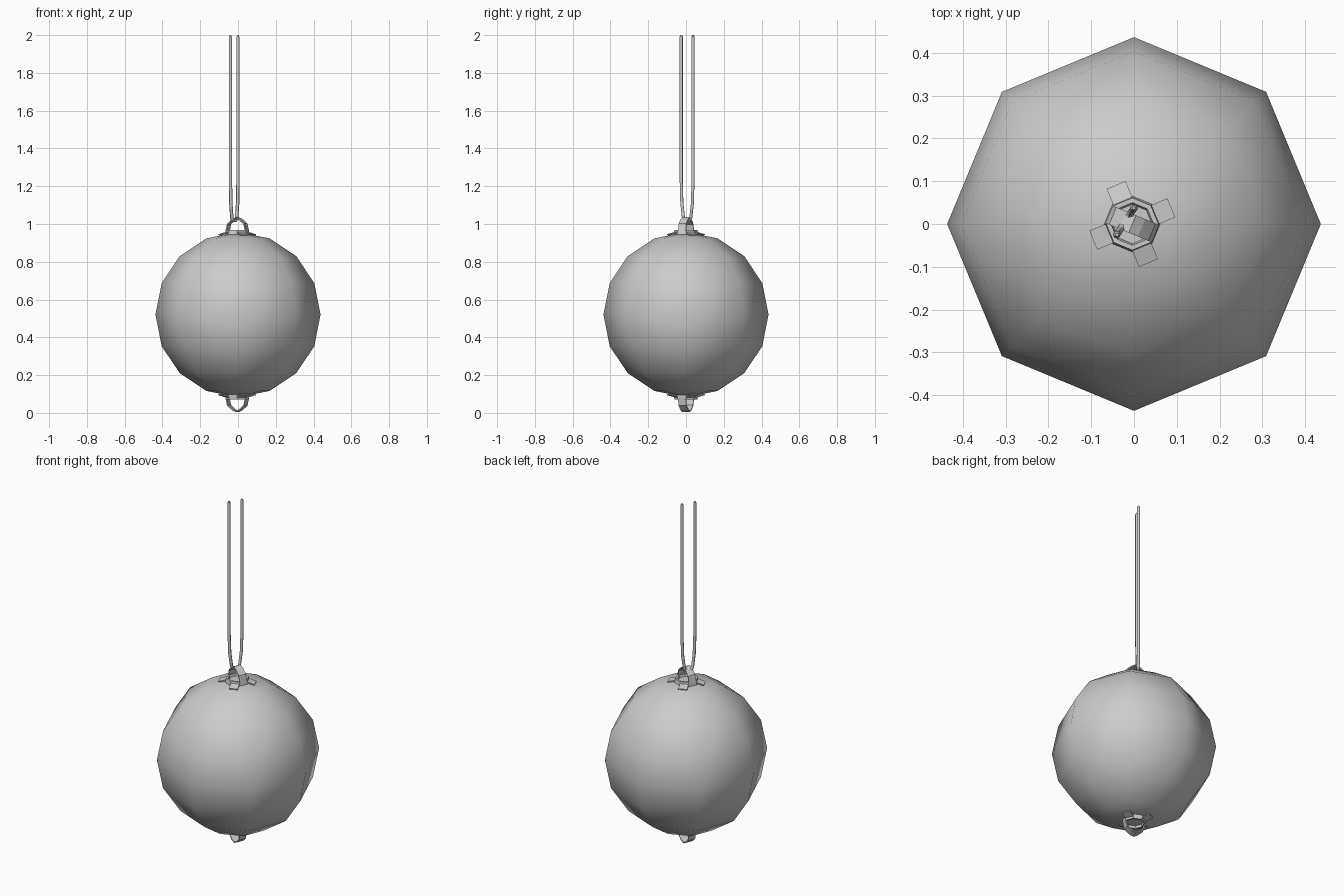
import bpy, bmesh, math
from mathutils import Vector

if "Cube" in bpy.data.objects:
    bpy.data.objects.remove(bpy.data.objects["Cube"])

MID_Z = 0.52          # ball centre, mirror plane of the caps
CAP_X = -0.004        # slight offset of the caps
TURN = math.radians(-22.5)


def make_object(name, bm):
    bmesh.ops.recalc_face_normals(bm, faces=bm.faces)
    mesh = bpy.data.meshes.new(name)
    bm.to_mesh(mesh)
    bm.free()
    obj = bpy.data.objects.new(name, mesh)
    bpy.context.collection.objects.link(obj)
    return obj


def polar(r, a, z):
    return Vector((CAP_X + r * math.cos(a), r * math.sin(a), z))


# Ball: eight-sided smooth sphere
bpy.ops.mesh.primitive_uv_sphere_add(segments=8, ring_count=8, radius=0.437,
                                     location=(0, 0, MID_Z))
ball = bpy.context.object
ball.name = "ball"
bpy.ops.object.shade_smooth()


def cap_ring(name, flip):
    # Octagonal collar with a sunken floor
    z_of = lambda z: 2 * MID_Z - z if flip else z
    bm = bmesh.new()
    profile = [(0.066, 0.94), (0.061, 0.968), (0.050, 0.968), (0.046, 0.955)]
    rings = [[bm.verts.new(polar(r, i * math.pi / 4, z_of(z))) for i in range(8)]
             for r, z in profile]
    for a, b in zip(rings, rings[1:]):
        for i in range(8):
            j = (i + 1) % 8
            bm.faces.new((a[i], a[j], b[j], b[i]))
    bm.faces.new(rings[-1])
    bm.faces.new(rings[0])
    make_object(name, bm)


def strip(name, path, half_width, angle, flip, thick=0.006):
    # Flat metal band following (distance, z) points in one direction
    along = Vector((math.cos(angle), math.sin(angle), 0))
    across = Vector((-along.y, along.x, 0)) * half_width
    bm = bmesh.new()
    rows = []
    for d, z in path:
        p = Vector((CAP_X, 0, 2 * MID_Z - z if flip else z)) + along * d
        rows.append((bm.verts.new(p - across), bm.verts.new(p + across)))
    for a, b in zip(rows, rows[1:]):
        bm.faces.new((a[0], b[0], b[1], a[1]))
    obj = make_object(name, bm)
    mod = obj.modifiers.new("thickness", 'SOLIDIFY')
    mod.thickness = thick
    mod.offset = 0


# Top and bottom caps: collar, four tabs, hanging loop
for side, flip in (("top", False), ("bottom", True)):
    cap_ring(side + "_collar", flip)
    for k in range(4):
        strip(f"{side}_tab_{k + 1}", [(0.055, 0.955), (0.098, 0.943)], 0.024,
              math.radians(22.5 + 90 * k), flip)
    strip(side + "_loop",
          [(-0.056, 0.96), (-0.047, 1.0), (-0.022, 1.022), (0, 1.033),
           (0.022, 1.022), (0.047, 1.0), (0.056, 0.96)],
          0.022, TURN, flip)

# String: two strands threaded under the top loop
centre = Vector((-0.02, 0.006, 0))
spread = Vector((0.020, 0.031, 0))
half = [(1.0, 1.99), (1.0, 1.22), (0.9, 1.11), (0.62, 1.03), (0.35, 1.018)]
path = [centre + spread * s + Vector((0, 0, z)) for s, z in half]
path += [centre - spread * s + Vector((0, 0, z)) for s, z in reversed(half)]
curve = bpy.data.curves.new("string", 'CURVE')
curve.dimensions = '3D'
curve.bevel_depth = 0.009
curve.bevel_resolution = 1
curve.use_fill_caps = True
spline = curve.splines.new('POLY')
spline.points.add(len(path) - 1)
for pt, co in zip(spline.points, path):
    pt.co = (*co, 1)
# Tapered tips above the straight strands
tips = bpy.data.objects.new("string", curve)
bpy.context.collection.objects.link(tips)
for sign, label in ((1, "a"), (-1, "b")):
    tip = centre + spread * sign + Vector((0, 0, 1.995))
    bpy.ops.mesh.primitive_cone_add(vertices=6, radius1=0.009, radius2=0.004,
                                    depth=0.01, location=tip)
    bpy.context.object.name = "string_tip_" + label
